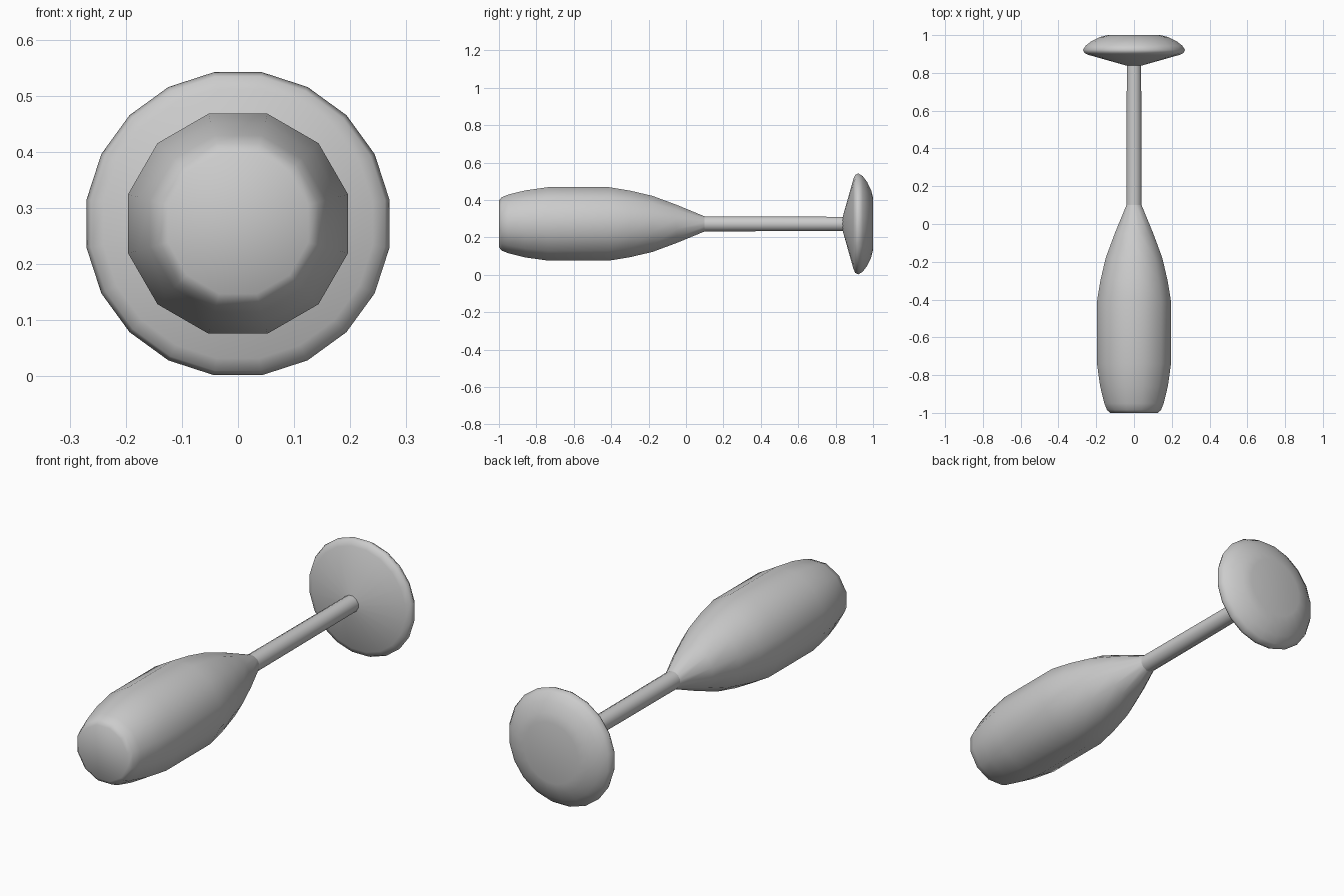
import bpy, bmesh, math

if "Cube" in bpy.data.objects:
    bpy.data.objects.remove(bpy.data.objects["Cube"])

AXIS_Z = 0.272


def lathe(name, profile, sides, angle):
    """Closed surface of revolution about the y axis; profile = (y, half width)."""
    bm = bmesh.new()
    scale = 1 / math.cos(math.pi / sides)
    rings = []
    for y, r in profile:
        ring = []
        for i in range(sides):
            a = 2 * math.pi * (i + 0.5) / sides
            ring.append(bm.verts.new((r * scale * math.cos(a), y,
                                      AXIS_Z + r * scale * math.sin(a))))
        rings.append(ring)
    for lo, hi in zip(rings, rings[1:]):
        for i in range(sides):
            j = (i + 1) % sides
            bm.faces.new((lo[i], lo[j], hi[j], hi[i]))
    bm.faces.new(rings[0])
    bm.faces.new(rings[-1])
    bmesh.ops.recalc_face_normals(bm, faces=bm.faces)
    mesh = bpy.data.meshes.new(name)
    bm.to_mesh(mesh)
    bm.free()
    obj = bpy.data.objects.new(name, mesh)
    bpy.context.collection.objects.link(obj)
    bpy.ops.object.select_all(action='DESELECT')
    obj.select_set(True)
    bpy.context.view_layer.objects.active = obj
    bpy.ops.object.shade_smooth_by_angle(angle=math.radians(angle))
    return obj


# Bowl: closed flat mouth with a softened rim, tapering to the stem
lathe("bowl", [(-1.0, 0.125), (-0.985, 0.143), (-0.95, 0.157), (-0.86, 0.179),
               (-0.74, 0.196), (-0.41, 0.196), (-0.30, 0.178), (-0.18, 0.150),
               (-0.05, 0.102), (0.10, 0.040)], 12, 60)

# Stem
lathe("stem", [(0.09, 0.040), (0.85, 0.038)], 12, 50)

# Foot: shallow cone, rounded edge, flat underside
lathe("foot", [(0.838, 0.038), (0.895, 0.240), (0.905, 0.262), (0.922, 0.270),
               (0.945, 0.255), (0.968, 0.225), (0.99, 0.180), (1.0, 0.140)], 20, 60)
